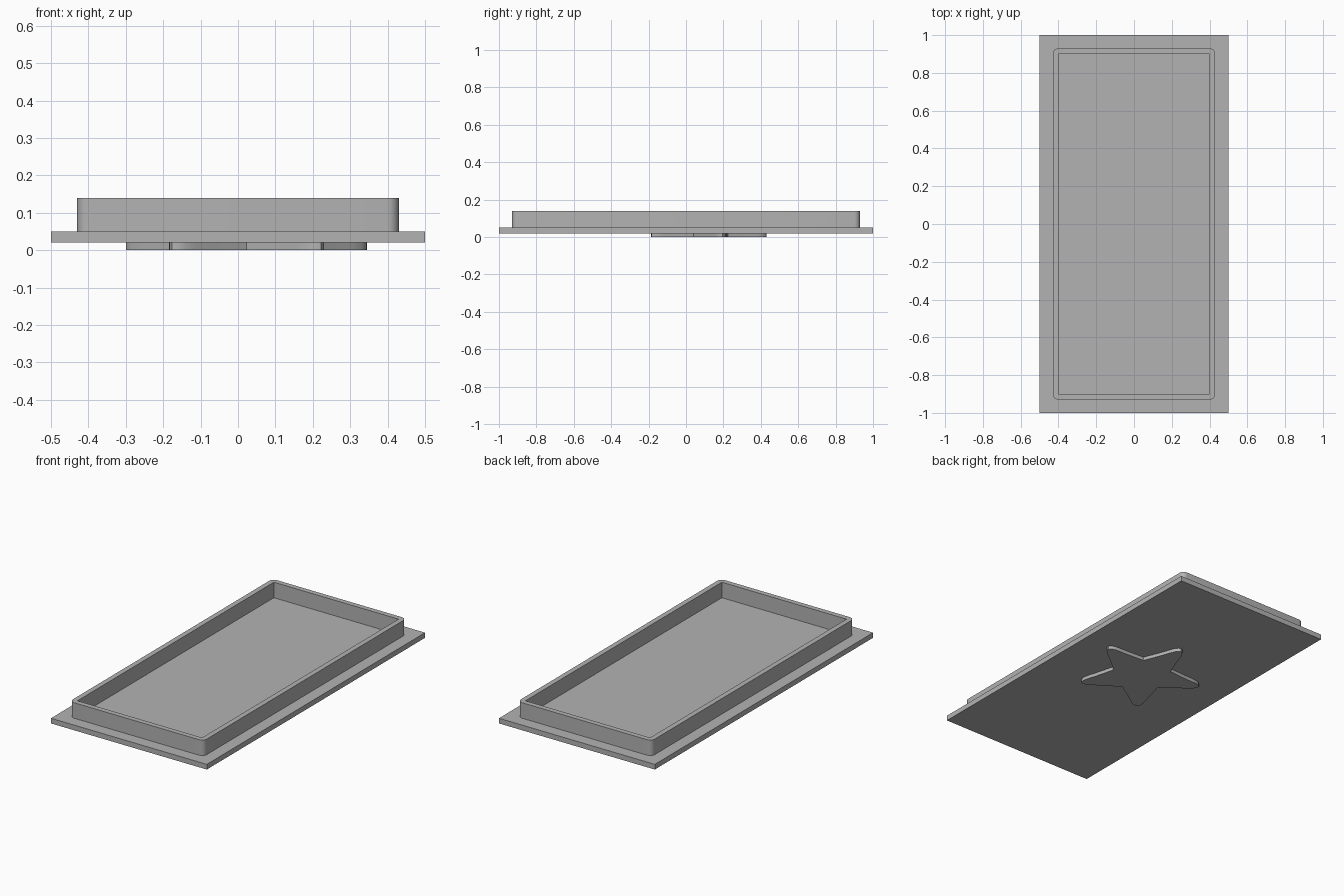
import bpy
import bmesh
from math import sin, cos, pi, radians
from mathutils import Vector, Matrix

cube = bpy.data.objects.get("Cube")
if cube:
    bpy.data.objects.remove(cube, do_unlink=True)

GREY = (0.45, 0.45, 0.45, 1)
grey = bpy.data.materials.new("plain grey")
grey.use_nodes = True
grey.diffuse_color = GREY
grey.node_tree.nodes["Principled BSDF"].inputs["Base Color"].default_value = GREY


def extruded(name, outlines, z, height):
    """Raise a set of flat, touching outlines into one solid."""
    bm = bmesh.new()
    for outline in outlines:
        bm.faces.new([bm.verts.new((p[0], p[1], z)) for p in outline])
    bmesh.ops.remove_doubles(bm, verts=bm.verts, dist=1e-5)
    up = bmesh.ops.extrude_face_region(bm, geom=bm.faces[:])
    moved = [g for g in up["geom"] if isinstance(g, bmesh.types.BMVert)]
    bmesh.ops.translate(bm, verts=moved, vec=(0, 0, height))
    bmesh.ops.recalc_face_normals(bm, faces=bm.faces)
    mesh = bpy.data.meshes.new(name)
    bm.to_mesh(mesh)
    bm.free()
    mesh.materials.append(grey)
    obj = bpy.data.objects.new(name, mesh)
    bpy.context.collection.objects.link(obj)
    bpy.ops.object.select_all(action="DESELECT")
    obj.select_set(True)
    bpy.context.view_layer.objects.active = obj
    bpy.ops.object.shade_smooth_by_angle(angle=radians(30))
    return obj


# Base plate
extruded("base_plate", [[(-0.5, -1), (0.5, -1), (0.5, 1), (-0.5, 1)]], 0.02, 0.03)

# Rim: square inner corners, rounded outer corners centred on them
THICK, STEPS = 0.03, 8
inner = [Vector(c) for c in ((0.4, 0.9), (-0.4, 0.9), (-0.4, -0.9), (0.4, -0.9))]
arcs = []
for i, corner in enumerate(inner):
    angles = [(i + s / STEPS) * pi / 2 for s in range(STEPS + 1)]
    arcs.append([corner + THICK * Vector((cos(a), sin(a))) for a in angles])
pieces = []
for i in range(4):
    j = (i + 1) % 4
    pieces.append([inner[i]] + arcs[i])
    pieces.append([inner[i], arcs[i][-1], arcs[j][0], inner[j]])
extruded("rim", pieces, 0.05, 0.09)

# Star foot: one arm's half profile (distance along arm, half width), mirrored and turned
half = [(0.133, 0.097), (0.19, 0.074), (0.244, 0.053), (0.285, 0.039),
        (0.315, 0.027), (0.332, 0.014)]
arm = [(a, -w) for a, w in half] + [(0.339, 0)] + [(a, w) for a, w in half[:0:-1]]
centre = Vector((0.023, 0.091))
star = []
for k in range(5):
    turn = Matrix.Rotation(pi / 2 + k * 2 * pi / 5, 2)
    star += [centre + turn @ Vector(p) for p in arm]
extruded("star_foot", [star], 0, 0.02)
